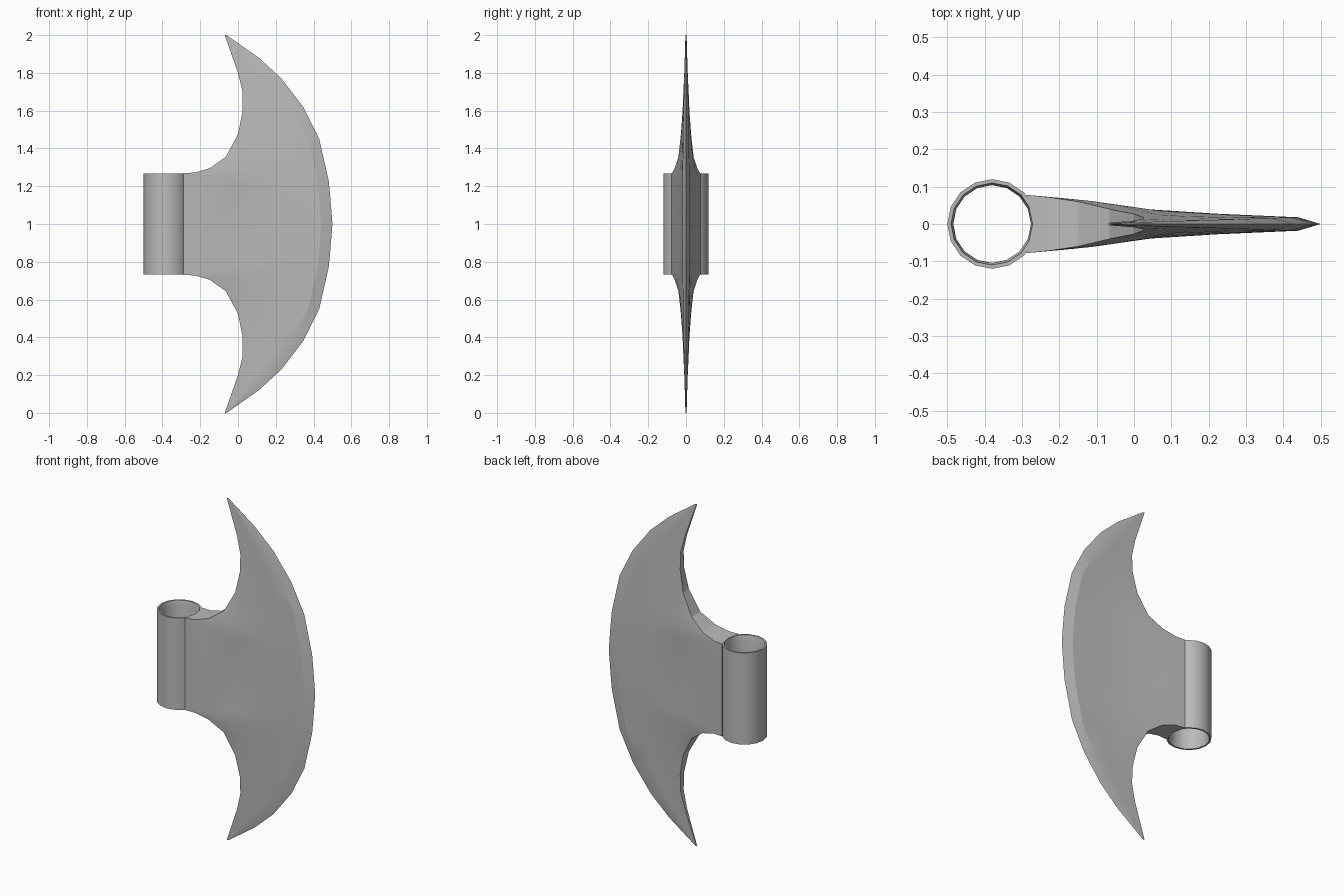
import bpy, bmesh, math
from mathutils import Vector

cube = bpy.data.objects.get("Cube")
if cube:
    bpy.data.objects.remove(cube, do_unlink=True)

steel = bpy.data.materials.new("grey steel")
steel.use_nodes = True
colour = (0.5, 0.5, 0.5, 1)
steel.diffuse_color = colour
steel.node_tree.nodes["Principled BSDF"].inputs["Base Color"].default_value = colour


def make_object(name, bm, angle):
    bmesh.ops.recalc_face_normals(bm, faces=bm.faces)
    mesh = bpy.data.meshes.new(name)
    bm.to_mesh(mesh)
    bm.free()
    mesh.materials.append(steel)
    obj = bpy.data.objects.new(name, mesh)
    bpy.context.collection.objects.link(obj)
    bpy.ops.object.select_all(action='DESELECT')
    bpy.context.view_layer.objects.active = obj
    obj.select_set(True)
    bpy.ops.object.shade_smooth_by_angle(angle=math.radians(angle))
    return obj


def loft(bm, rings, closed=False):
    """Join matching closed rings of points with quads."""
    loops = [[bm.verts.new(p) for p in ring] for ring in rings]
    pairs = list(zip(loops, loops[1:]))
    if closed:
        pairs.append((loops[-1], loops[0]))
    for a, b in pairs:
        for i in range(len(a)):
            j = (i + 1) % len(a)
            bm.faces.new((a[i], a[j], b[j], b[i]))
    return loops


# Blade rows, centre to tip: back x, back height, edge x, edge height,
# half thickness at the back, half thickness at the bevel
ROWS = [
    (-.288, 0, .5, 0, .078, .018),
    (-.288, .27, .492, .10, .078, .018),
    (-.23, .272, .487, .16, .072, .018),
    (-.15, .295, .48, .23, .06, .018),
    (-.065, .355, .455, .34, .040, .017),
    (0, .475, .43, .45, .027, .016),
    (.025, .6, .345, .62, .018, .013),
    (.025, .7, .23, .77, .014, .010),
    (0, .8, .11, .88, .009, .007),
    (-.07, 1, -.06, 1, .003, .002),
]
# Share of the way to the bevel, share of the thickness kept
TAPER = [(0, 1), (.18, .8), (.39, .4), (.7, .16), (1, 0)]


def blade_ring(row, side):
    bx, bz, ex, ez, thick, thin = row
    back = Vector((bx, 0, 1 + side * bz))
    edge = Vector((ex, 0, 1 + side * ez))
    length = (edge - back).length
    bevel = edge.lerp(back, min(.06, .25 * length) / length)
    front = []
    for u, keep in TAPER:
        p = back.lerp(bevel, u)
        p.y = -(thin + (thick - thin) * keep)
        front.append(p)
    rear = [Vector((p.x, -p.y, p.z)) for p in reversed(front)]
    # The rows at the socket curve in to follow its wall
    middle = back + Vector((.016 if bx < -.25 else 0, 0, 0))
    return [middle] + front + [edge] + rear


bm = bmesh.new()
rings = [blade_ring(r, -1) for r in reversed(ROWS[1:])]
rings += [blade_ring(r, 1) for r in ROWS]
loops = loft(bm, rings)
bm.faces.new(loops[0])
bm.faces.new(loops[-1])
make_object("crescent_blade", bm, 13)

# Hollow socket with a chamfered mouth at both ends
PROFILE = [(.12, -.268), (.12, .268), (.11, .268),
           (.104, .24), (.104, -.24), (.11, -.268)]
SIDES = 16
bm = bmesh.new()
loft(bm, [[(-.38 + r * math.cos(math.tau * i / SIDES),
            r * math.sin(math.tau * i / SIDES), 1 + z)
           for i in range(SIDES)] for r, z in PROFILE], closed=True)
make_object("handle_socket", bm, 30)
